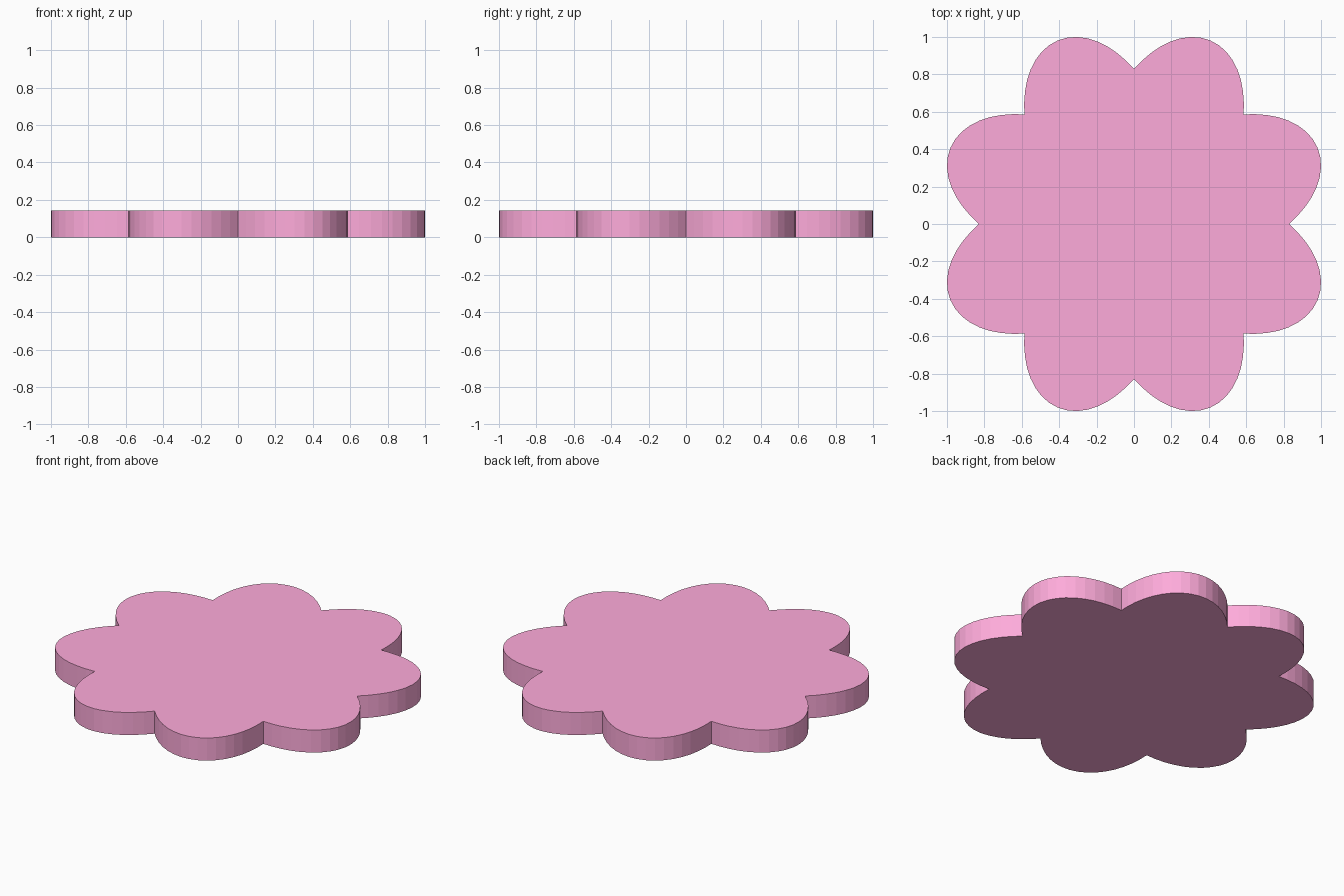
import bpy, bmesh, math

if "Cube" in bpy.data.objects:
    bpy.data.objects.remove(bpy.data.objects["Cube"])

PETALS, SEGMENTS, HEIGHT = 8, 128, 0.142

# Scalloped outline: rounded petals with sharp notches between them
outline = []
for i in range(SEGMENTS):
    a = 2 * math.pi * i / SEGMENTS
    r = 0.78 + 0.22 * abs(math.sin(a * PETALS / 2))
    outline.append((r * math.cos(a), r * math.sin(a)))
scale = 1 / max(x for x, y in outline)

# Extrude the outline into a flat slab
bm = bmesh.new()
base = bm.faces.new([bm.verts.new((x * scale, y * scale, 0)) for x, y in outline])
top = bmesh.ops.extrude_face_region(bm, geom=[base], use_keep_orig=True)
bmesh.ops.translate(bm, vec=(0, 0, HEIGHT),
                    verts=[v for v in top["geom"] if isinstance(v, bmesh.types.BMVert)])
bmesh.ops.recalc_face_normals(bm, faces=bm.faces)

mesh = bpy.data.meshes.new("flower_slab")
bm.to_mesh(mesh)
bm.free()
flower = bpy.data.objects.new("flower_slab", mesh)
bpy.context.collection.objects.link(flower)

# Pink finish
pink = bpy.data.materials.new("pink")
pink.diffuse_color = (1.0, 0.41, 0.71, 1)
pink.use_nodes = True
pink.node_tree.nodes["Principled BSDF"].inputs["Base Color"].default_value = pink.diffuse_color
mesh.materials.append(pink)
